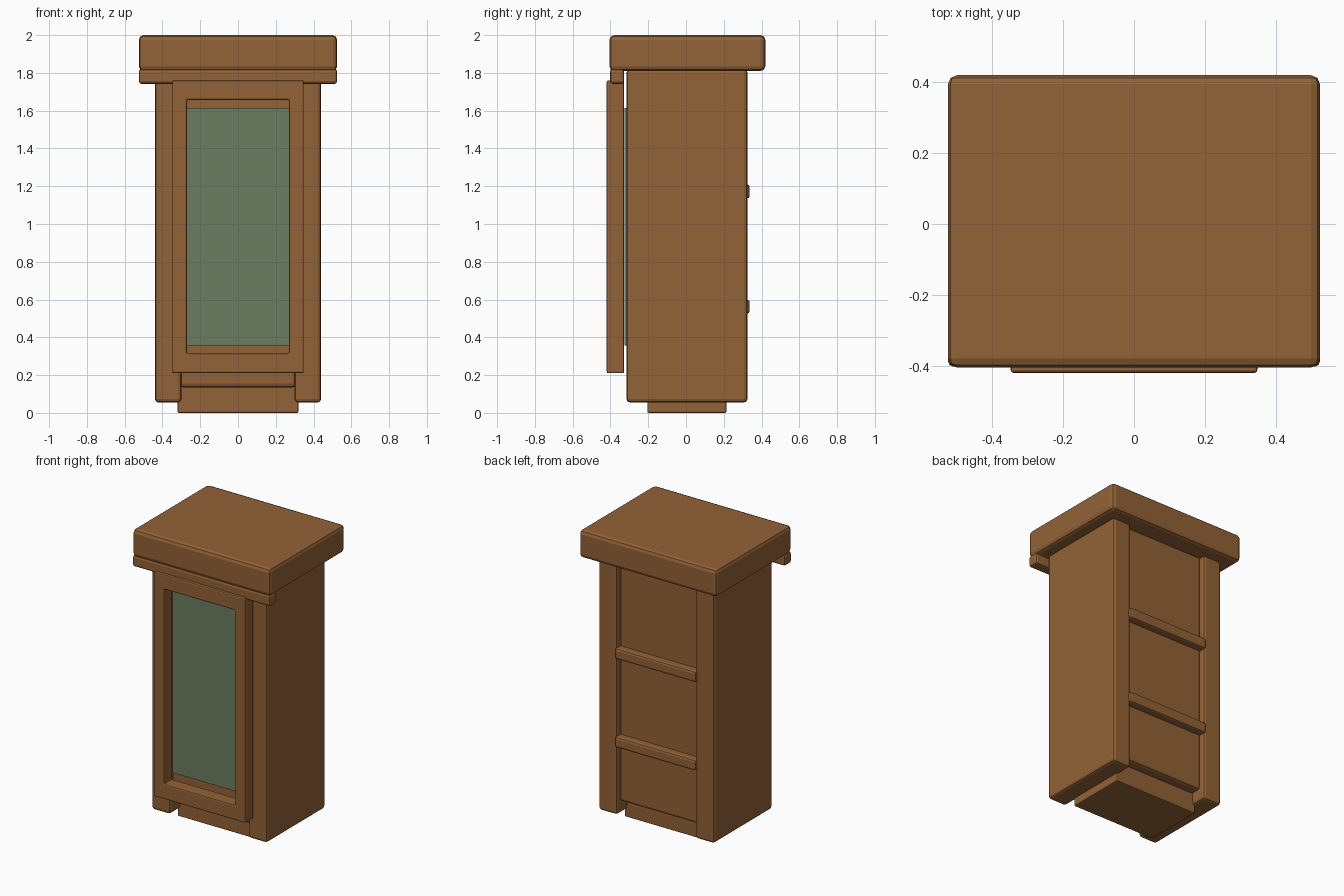
import bpy, bmesh

if "Cube" in bpy.data.objects:
    bpy.data.objects.remove(bpy.data.objects["Cube"])

def material(name, rgb):
    m = bpy.data.materials.new(name)
    m.diffuse_color = (*rgb, 1)
    m.use_nodes = True
    m.node_tree.nodes["Principled BSDF"].inputs["Base Color"].default_value = m.diffuse_color
    return m

wood = material("brown wood", (0.29, 0.122, 0.038))
glass = material("green glass", (0.147, 0.205, 0.117))

def finish(name, bm, mat, bevel):
    me = bpy.data.meshes.new(name)
    bmesh.ops.recalc_face_normals(bm, faces=bm.faces)
    bm.to_mesh(me)
    bm.free()
    me.materials.append(mat)
    ob = bpy.data.objects.new(name, me)
    bpy.context.collection.objects.link(ob)
    if bevel:
        mod = ob.modifiers.new("rounded edges", 'BEVEL')
        mod.width, mod.segments = bevel, 2
        mod.limit_method, mod.angle_limit = 'ANGLE', 0.5
    return ob

def box(name, x, y, z, bevel=0.0, mat=wood):
    bm = bmesh.new()
    bmesh.ops.create_cube(bm, size=1)
    for v in bm.verts:
        v.co = [(a + b) / 2 + c * (b - a) for c, (a, b) in zip(v.co, (x, y, z))]
    return finish(name, bm, mat, bevel)

# Cabinet carcass: foot, core and two side posts
box("foot", (-0.32, 0.32), (-0.205, 0.215), (0, 0.16), 0.008)
box("core", (-0.31, 0.31), (-0.285, 0.285), (0.135, 1.82), 0.02)
for side, x in (("left", (-0.44, -0.30)), ("right", (0.30, 0.44))):
    box(side + "_side", x, (-0.315, 0.325), (0.055, 1.82), 0.018)

# Worktop and the strip below its front edge
box("worktop", (-0.525, 0.525), (-0.405, 0.42), (1.81, 2.0), 0.025)
box("front_strip", (-0.525, 0.525), (-0.402, -0.328), (1.742, 1.82), 0.014)

# Back rails
for name, z in (("lower", 0.525), ("upper", 1.135)):
    box(name + "_back_rail", (-0.31, 0.31), (0.26, 0.337), (z, z + 0.075), 0.014)

# Door frame: a rectangular ring pushed through its depth
bm = bmesh.new()
def ring(x, z0, z1, y):
    return [bm.verts.new((a, y, b)) for a, b in ((-x, z0), (x, z0), (x, z1), (-x, z1))]
loops = [ring(0.348, 0.21, 1.76, -0.42), ring(0.27, 0.315, 1.657, -0.42),
         ring(0.27, 0.315, 1.657, -0.328), ring(0.348, 0.21, 1.76, -0.328)]
for i in range(4):
    a, b = loops[i], loops[(i + 1) % 4]
    for j in range(4):
        k = (j + 1) % 4
        bm.faces.new((a[j], a[k], b[k], b[j]))
finish("door_frame", bm, wood, 0.008)

# Glass pane set behind the frame
box("door_glass", (-0.272, 0.272), (-0.326, -0.28), (0.357, 1.613), 0, glass)
